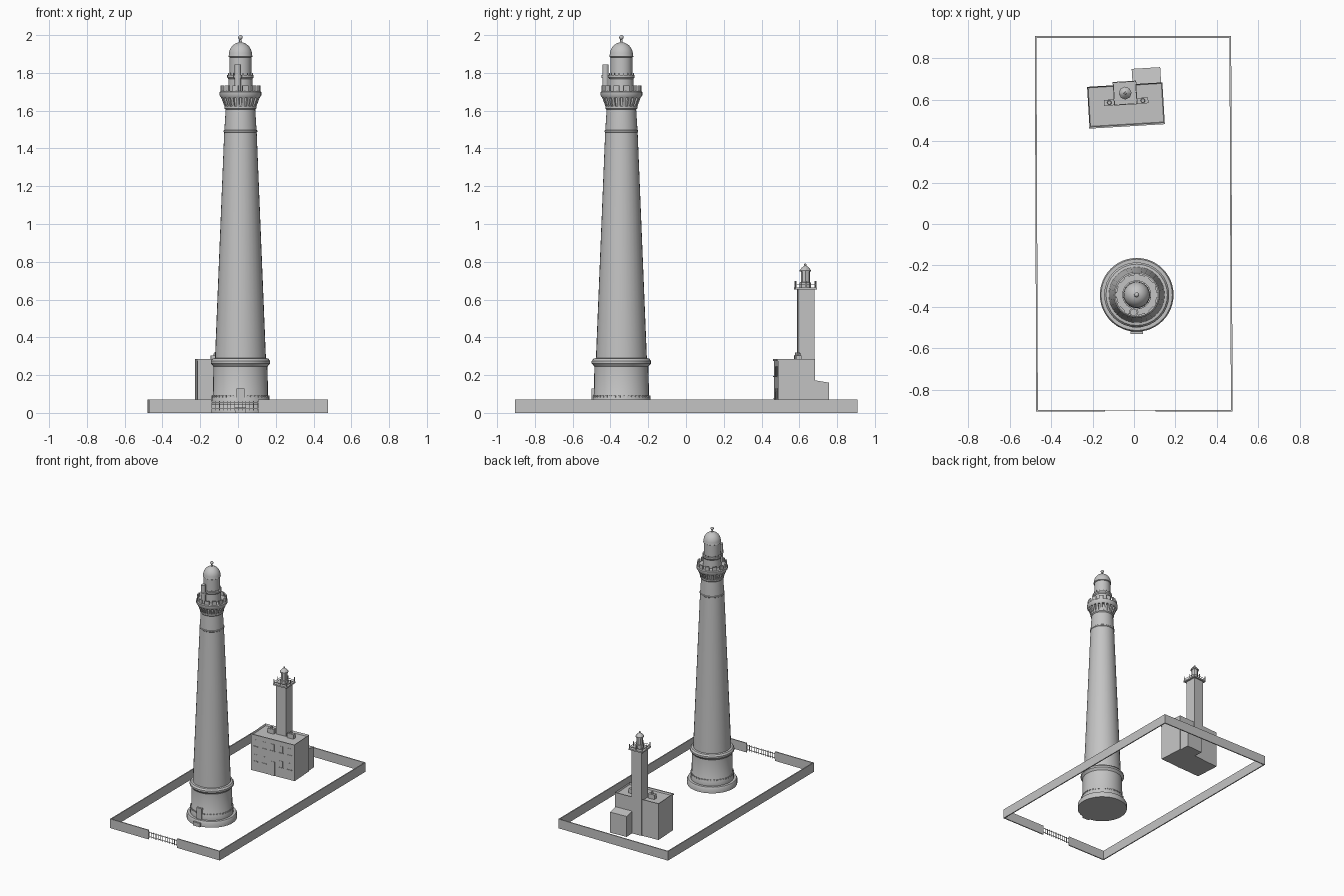
import bpy, bmesh, math
from math import cos, sin, pi
from mathutils import Matrix, Vector

cube = bpy.data.objects.get("Cube")
if cube:
    bpy.data.objects.remove(cube, do_unlink=True)

stone = bpy.data.materials.new("grey stone")
stone.use_nodes = True
GREY = (0.55, 0.55, 0.55, 1)
stone.diffuse_color = GREY
stone.node_tree.nodes["Principled BSDF"].inputs["Base Color"].default_value = GREY


def finish(name, bm, matrix=Matrix(), smooth=False):
    bmesh.ops.recalc_face_normals(bm, faces=bm.faces[:])
    mesh = bpy.data.meshes.new(name)
    bm.to_mesh(mesh)
    bm.free()
    mesh.materials.append(stone)
    ob = bpy.data.objects.new(name, mesh)
    bpy.context.collection.objects.link(ob)
    ob.matrix_world = matrix
    if smooth:
        bpy.ops.object.select_all(action='DESELECT')
        ob.select_set(True)
        bpy.context.view_layer.objects.active = ob
        bpy.ops.object.shade_smooth_by_angle(angle=math.radians(35))
    return ob


def add_box(bm, lo, hi, matrix=Matrix()):
    lo, hi = Vector(lo), Vector(hi)
    m = matrix @ Matrix.Translation((lo + hi) / 2) @ Matrix.Diagonal((*(hi - lo), 1))
    return bmesh.ops.create_cube(bm, size=1, matrix=m)["verts"]


def box(name, lo, hi, matrix=Matrix()):
    bm = bmesh.new()
    add_box(bm, lo, hi)
    return finish(name, bm, matrix)


def lathe(name, profile, matrix, sides=32):
    """Revolve (radius, height) points and cap both ends."""
    bm = bmesh.new()
    rings = [[bm.verts.new((r * cos(2 * pi * i / sides), r * sin(2 * pi * i / sides), z))
              for i in range(sides)] for r, z in profile]
    for a, b in zip(rings, rings[1:]):
        for i in range(sides):
            j = (i + 1) % sides
            bm.faces.new((a[i], a[j], b[j], b[i]))
    bm.faces.new(rings[0][::-1])
    bm.faces.new(rings[-1])
    return finish(name, bm, matrix, True)


def radial(name, count, lo, hi, matrix, taper=None):
    """Ring of boxes; taper pulls the lower outer edge inward to this radius."""
    bm = bmesh.new()
    for i in range(count):
        turn = Matrix.Rotation(2 * pi * (i + 0.5) / count, 4, 'Z')
        verts = add_box(bm, lo, hi)
        for v in verts:
            if taper and v.co.x > (lo[0] + hi[0]) / 2 and v.co.z < (lo[2] + hi[2]) / 2:
                v.co.x = taper
            v.co = turn @ v.co
    return finish(name, bm, matrix)


def ball(r, z, steps=6):
    return [(max(r * cos(a), 0.0005), z + r * sin(a))
            for a in (pi * (k / steps - 0.5) for k in range(steps + 1))]


# Main tower
T = Matrix.Translation((0.013, -0.342, 0))
lathe("tower_plinth", [(0.178, 0), (0.178, 0.035), (0.172, 0.045)], T, 48)
lathe("tower_base", [(0.153, 0.045), (0.153, 0.08), (0.146, 0.095), (0.143, 0.25)], T)
lathe("base_cornice", [(0.143, 0.245), (0.151, 0.255), (0.157, 0.262), (0.157, 0.275),
                       (0.148, 0.287), (0.134, 0.29)], T)
lathe("tower_shaft", [(0.135, 0.285), (0.086, 1.485), (0.078, 1.61)], T)
lathe("shaft_band", [(0.086, 1.484), (0.089, 1.487), (0.089, 1.494), (0.086, 1.497)], T)
radial("base_dentils", 40, (0.14, -0.006, 0.082), (0.154, 0.006, 0.092), T)
box("door_step", (-0.03, -0.19, 0), (0.03, -0.15, 0.03), T)
box("tower_door", (-0.022, -0.158, 0.045), (0.022, -0.12, 0.13), T)

# Bracketed gallery with battlements
lathe("gallery_neck", [(0.078, 1.605), (0.085, 1.612), (0.085, 1.622), (0.079, 1.625),
                       (0.086, 1.675)], T)
radial("gallery_brackets", 20, (0.07, -0.0075, 1.622), (0.104, 0.0075, 1.675), T, 0.084)
lathe("gallery_floor", [(0.102, 1.668), (0.111, 1.682), (0.111, 1.698), (0.104, 1.704)], T)
radial("battlements", 12, (0.095, -0.016, 1.7), (0.105, 0.016, 1.732), T)

# Lantern room, balcony and dome
lathe("lantern_drum", [(0.065, 1.7), (0.063, 1.772)], T)
lathe("lantern_balcony", [(0.064, 1.768), (0.07, 1.776), (0.07, 1.788), (0.06, 1.79)], T)
radial("balcony_posts", 16, (0.063, -0.002, 1.785), (0.067, 0.002, 1.8), T)
lathe("lantern_room", [(0.058, 1.785), (0.058, 1.89)], T)
dome = [(0.062 * cos(a), 1.893 + 0.069 * sin(a)) for a in (pi / 2 * k / 9 for k in range(9))]
lathe("lantern_dome", [(0.058, 1.882), (0.064, 1.886)] + dome + [(0.007, 1.963), (0.006, 1.98)], T)
lathe("dome_finial", ball(0.012, 1.988), T, 12)
V = T @ Matrix.Translation((-0.014, -0.084, 0))
lathe("stair_turret", [(0.017, 1.7), (0.017, 1.845)], V, 16)
lathe("turret_collar", [(0.022, 1.772), (0.022, 1.788)], V, 16)

# Boundary wall, open at the front for the gate
bm = bmesh.new()
corners = [Vector(c) for c in ((0.472, -0.902), (0.465, 0.903), (-0.475, 0.903), (-0.468, -0.902))]
path = [Vector((0.105, -0.902))] + corners + [Vector((-0.14, -0.902))]
for p, q in zip(path, path[1:]):
    d = q - p
    start = 0 if p is path[0] else -0.004
    end = d.length + (0 if q is path[-1] else 0.004)
    m = Matrix.Translation((*p, 0)) @ Matrix.Rotation(math.atan2(d.y, d.x), 4, 'Z')
    add_box(bm, (start, -0.004, 0), (end, 0.004, 0.072), m)
finish("boundary_wall", bm)

# Gate
bm = bmesh.new()
for z in (0.02, 0.052):
    add_box(bm, (-0.14, -0.903, z), (0.105, -0.9, z + 0.004))
for i in range(13):
    x = -0.138 + 0.02 * i
    add_box(bm, (x - 0.0015, -0.903, 0.012), (x + 0.0015, -0.9, 0.062))
finish("gate", bm)

# Keeper's house, turned slightly
H = Matrix.Translation((-0.039, 0.575, 0)) @ Matrix.Rotation(math.radians(3.4), 4, 'Z')
bm = bmesh.new()
add_box(bm, (-0.182, -0.098, 0), (0.182, 0.098, 0.284))
top = max(bm.faces, key=lambda f: f.calc_center_median().z)
bmesh.ops.inset_region(bm, faces=[top], thickness=0.007)
bmesh.ops.translate(bm, verts=top.verts[:], vec=(0, 0, -0.014))
finish("house", bm, H)
box("house_cornice", (-0.184, -0.104, 0.274), (0.184, -0.096, 0.284), H)

# Front windows, sills and door
bm = bmesh.new()
for i in range(5):
    x = -0.14 + 0.07 * i
    for z in (0.08, 0.195):
        if not (i == 2 and z < 0.1):
            add_box(bm, (x - 0.013, -0.1, z), (x + 0.013, -0.097, z + 0.05))
            add_box(bm, (x - 0.018, -0.104, z - 0.005), (x + 0.018, -0.097, z))
add_box(bm, (-0.018, -0.101, 0), (0.018, -0.097, 0.11))
finish("house_windows", bm, H)

# Rear annex with a lean-to roof
bm = bmesh.new()
for v in add_box(bm, (0.038, 0.095, 0), (0.176, 0.172, 0.173)):
    if v.co.z > 0.1 and v.co.y > 0.15:
        v.co.z = 0.16
finish("rear_annex", bm, H)

# Chimney stacks and pots
for side, x in (("right", -0.079), ("left", 0.083)):
    box(side + "_chimney", (x - 0.026, 0.002, 0.265), (x + 0.026, 0.03, 0.305), H)
    lathe(side + "_chimney_pot", [(0.011, 0.305), (0.009, 0.32)],
          H @ Matrix.Translation((x, 0.016, 0)), 10)

# Small square tower on the house
S = Matrix.Translation((-0.043, 0.632, 0)) @ Matrix.Rotation(math.radians(3.4), 4, 'Z')
box("small_tower", (-0.042, -0.042, 0), (0.042, 0.045, 0.66), S)
box("small_platform", (-0.057, -0.057, 0.653), (0.057, 0.057, 0.664), S)
bm = bmesh.new()
e = 0.053
for i in range(4):
    turn = Matrix.Rotation(i * pi / 2, 4, 'Z')
    for x in (-e, 0):
        add_box(bm, (x - 0.002, e - 0.002, 0.66), (x + 0.002, e + 0.002, 0.698), turn)
    add_box(bm, (-e, e - 0.001, 0.676), (e, e + 0.001, 0.679), turn)
finish("platform_railing", bm, S)
lathe("small_lantern", [(0.03, 0.66), (0.03, 0.69), (0.024, 0.692), (0.024, 0.75)], S, 8)
lathe("small_lantern_roof", [(0.031, 0.748), (0.031, 0.754), (0.018, 0.77), (0.004, 0.78)], S, 8)
lathe("small_finial", ball(0.007, 0.784), S, 8)
